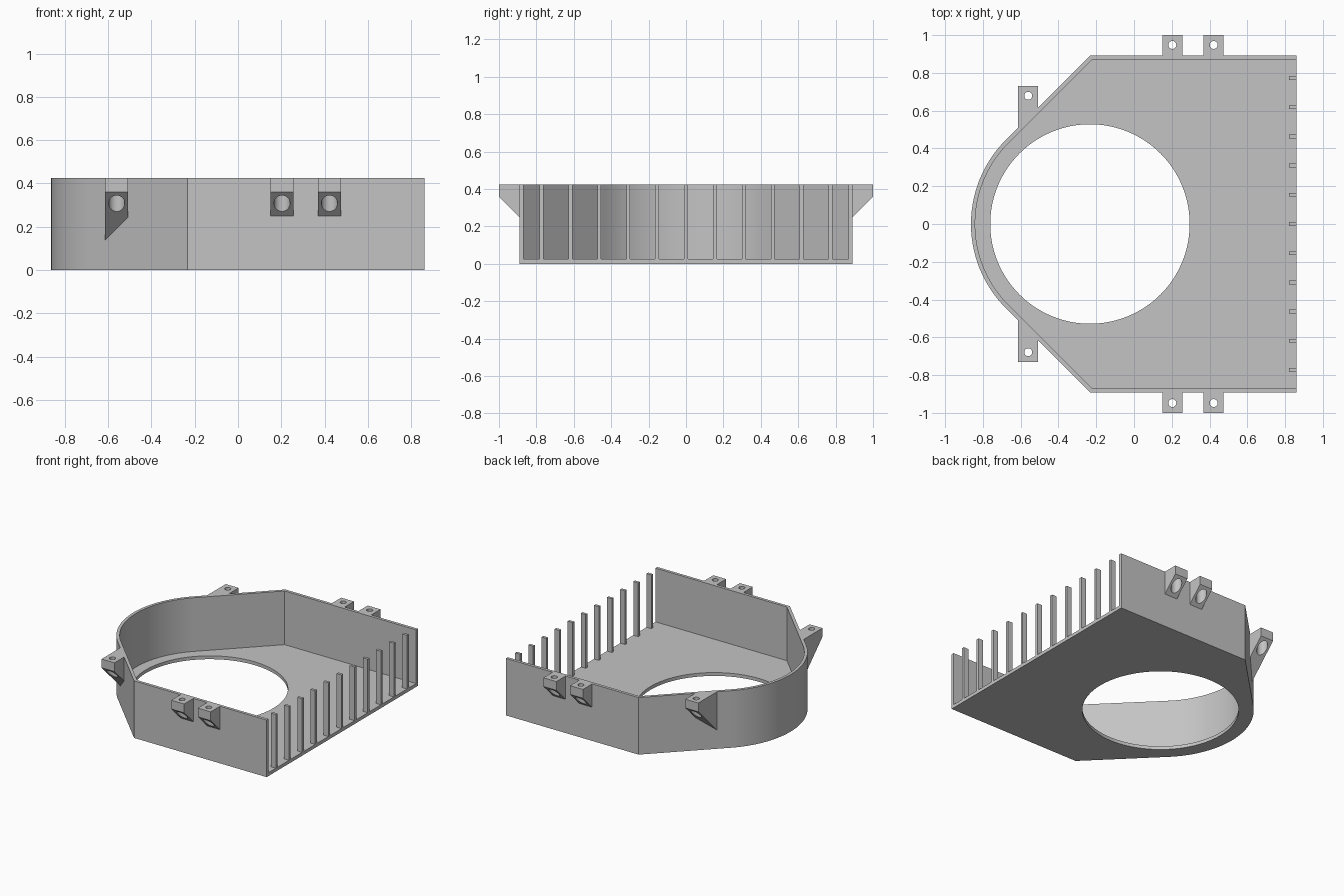
import bpy, bmesh, math

cube = bpy.data.objects.get("Cube")
if cube:
    bpy.data.objects.remove(cube, do_unlink=True)

# Main dimensions
HEIGHT, FLOOR, WALL = 0.425, 0.025, 0.022
CX, RADIUS, HOLE_R = -0.233, 0.63, 0.528
RIGHT, HALF_Y = 0.86, 0.891

grey = bpy.data.materials.new("light grey")
grey.use_nodes = True
grey.diffuse_color = (0.55, 0.55, 0.55, 1)
grey.node_tree.nodes["Principled BSDF"].inputs["Base Color"].default_value = grey.diffuse_color


def finish(name, bm):
    bmesh.ops.recalc_face_normals(bm, faces=bm.faces)
    mesh = bpy.data.meshes.new(name)
    bm.to_mesh(mesh)
    bm.free()
    mesh.materials.append(grey)
    obj = bpy.data.objects.new(name, mesh)
    bpy.context.collection.objects.link(obj)
    return obj


def prism(name, outline, z0, z1):
    bm = bmesh.new()
    face = bm.faces.new([bm.verts.new((x, y, z0)) for x, y in outline])
    ext = bmesh.ops.extrude_face_region(bm, geom=[face])
    top = [v for v in ext["geom"] if isinstance(v, bmesh.types.BMVert)]
    bmesh.ops.translate(bm, verts=top, vec=(0, 0, z1 - z0))
    return finish(name, bm)


def circle(x, y, r, n):
    return [(x + r * math.cos(math.tau * i / n), y + r * math.sin(math.tau * i / n))
            for i in range(n)]


def cut(obj, cutter):
    mod = obj.modifiers.new("cut", "BOOLEAN")
    mod.operation, mod.solver, mod.object = "DIFFERENCE", "EXACT", cutter
    cutter.hide_render = True
    bpy.context.view_layer.objects.active = obj
    bpy.ops.object.modifier_apply(modifier=mod.name)
    bpy.data.objects.remove(cutter, do_unlink=True)


def smooth(obj):
    bpy.ops.object.select_all(action="DESELECT")
    obj.select_set(True)
    bpy.context.view_layer.objects.active = obj
    bpy.ops.object.shade_smooth_by_angle(angle=math.radians(25))


def outline(offset, right):
    """Round nose, tangent diagonals and straight sides, moved inward by offset."""
    r, y = RADIUS - offset, HALF_Y - offset
    corner = CX + y - r * math.sqrt(2)
    arc = [math.radians(135 + 90 * i / 48) for i in range(49)]
    return ([(right, y), (corner, y)]
            + [(CX + r * math.cos(a), r * math.sin(a)) for a in arc]
            + [(corner, -y), (right, -y)])


# Tray: floor and wall, open on the right, with a round opening
tray = prism("tray", outline(0, RIGHT), 0, HEIGHT)
cut(tray, prism("cavity", outline(WALL, RIGHT + 0.2), FLOOR, HEIGHT + 0.2))
cut(tray, prism("opening", circle(CX, 0, HOLE_R, 96), -0.1, FLOOR + 0.1))
smooth(tray)

# Row of vertical bars across the open side
for i in range(-5, 6):
    y = i * 0.1545
    prism(f"bar_{i + 6}", [(RIGHT - 0.04, y - 0.01), (RIGHT, y - 0.01),
                           (RIGHT, y + 0.01), (RIGHT - 0.04, y + 0.01)], FLOOR - 0.005, HEIGHT)


def wall_y(x):
    return min(HALF_Y, x - CX + RADIUS * math.sqrt(2)) - 0.006


# Screw lugs: wedge under a block, with a bolt hole and a wider bore below
def lug(name, x, tip, side):
    bm = bmesh.new()
    rings = []
    for px in (x - 0.053, x + 0.053):
        root = wall_y(px)
        profile = [(root, HEIGHT), (tip, HEIGHT), (tip, 0.36), (root, 0.36 - (tip - root))]
        rings.append([bm.verts.new((px, side * y, z)) for y, z in profile])
    a, b = rings
    bm.faces.new(a)
    bm.faces.new(b[::-1])
    for i in range(4):
        j = (i + 1) % 4
        bm.faces.new((a[i], b[i], b[j], a[j]))
    obj = finish(name, bm)
    y = side * (tip - 0.052)
    cut(obj, prism("bore", circle(x, y, 0.037, 32), 0, 0.385))
    cut(obj, prism("bolt_hole", circle(x, y, 0.021, 32), 0.2, HEIGHT + 0.1))
    smooth(obj)


for side, label in ((-1, "front"), (1, "back")):
    for x, tip, place in ((-0.56, 0.731, "nose"), (0.203, 1.0, "middle"), (0.422, 1.0, "outer")):
        lug(f"{label}_{place}_lug", x, tip, side)
